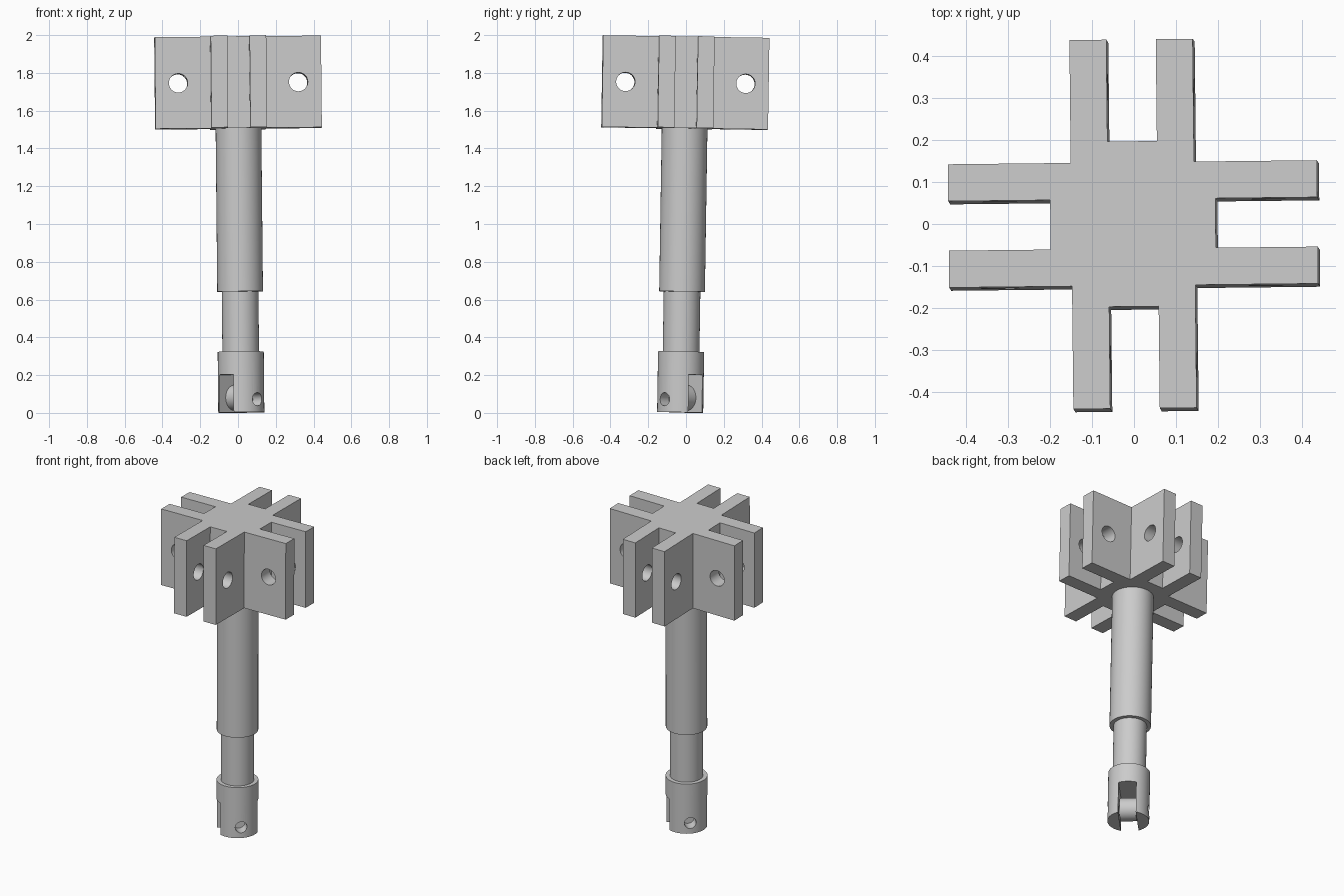
import bpy, bmesh
from math import pi, radians
from mathutils import Matrix, Euler, Vector

if "Cube" in bpy.data.objects:
    bpy.data.objects.remove(bpy.data.objects["Cube"], do_unlink=True)

steel = bpy.data.materials.new("grey_steel")
steel.use_nodes = True
steel.diffuse_color = (0.6, 0.6, 0.6, 1)
steel.node_tree.nodes["Principled BSDF"].inputs["Base Color"].default_value = (0.6, 0.6, 0.6, 1)

HEIGHT = 1.989
HEAD_BASE = 1.504
# The whole fitting leans and twists very slightly
LEAN = Matrix.Translation((0.0175, -0.031, 0.0023)) @ Euler((-0.0158, -0.0098, 0.011)).to_matrix().to_4x4()
DIAGONAL = Matrix.Rotation(radians(45), 4, 'Z')
ALONG_Y = Matrix.Rotation(pi / 2, 4, 'X')


def make(name, bm):
    bmesh.ops.recalc_face_normals(bm, faces=bm.faces)
    mesh = bpy.data.meshes.new(name)
    bm.to_mesh(mesh)
    bm.free()
    mesh.materials.append(steel)
    obj = bpy.data.objects.new(name, mesh)
    bpy.context.collection.objects.link(obj)
    return obj


def cylinder(name, radius, depth, matrix, sides=64):
    bm = bmesh.new()
    bmesh.ops.create_cone(bm, cap_ends=True, segments=sides, radius1=radius,
                          radius2=radius, depth=depth, matrix=matrix)
    return make(name, bm)


def upright(name, radius, low, high):
    return cylinder(name, radius, high - low, Matrix.Translation((0, 0, (low + high) / 2)))


def box(name, size, matrix):
    bm = bmesh.new()
    bmesh.ops.create_cube(bm, size=1, matrix=matrix @ Matrix.Diagonal((*size, 1)))
    return make(name, bm)


def select(obj):
    bpy.ops.object.select_all(action='DESELECT')
    obj.select_set(True)
    bpy.context.view_layer.objects.active = obj


def cut(obj, cutters):
    for cutter in cutters:
        select(obj)
        mod = obj.modifiers.new("cut", 'BOOLEAN')
        mod.operation = 'DIFFERENCE'
        mod.solver = 'EXACT'
        mod.object = cutter
        bpy.ops.object.modifier_apply(modifier=mod.name)
        bpy.data.objects.remove(cutter, do_unlink=True)


# Cross-shaped head: one arm outline turned four times, then extruded
arm = [(0.147, -0.147), (0.44, -0.147), (0.44, -0.059), (0.197, -0.059),
       (0.197, 0.059), (0.44, 0.059), (0.44, 0.147)]
bm = bmesh.new()
ring = []
for k in range(4):
    turn = Matrix.Rotation(k * pi / 2, 4, 'Z')
    ring += [bm.verts.new(turn @ Vector((x, y, HEAD_BASE))) for x, y in arm]
face = bm.faces.new(ring)
top = bmesh.ops.extrude_face_region(bm, geom=[face])["geom"]
bmesh.ops.translate(bm, vec=(0, 0, HEIGHT - HEAD_BASE),
                    verts=[v for v in top if isinstance(v, bmesh.types.BMVert)])
head = make("cross_head", bm)

# Pin holes through each pair of lugs
holes = []
for k in range(4):
    m = Matrix.Rotation(k * pi / 2, 4, 'Z') @ Matrix.Translation((0.318, 0, 1.745)) @ ALONG_Y
    holes.append(cylinder("hole_cutter", 0.05, 0.4, m, 32))
cut(head, holes)

# Shaft
sleeve = upright("outer_sleeve", 0.121, 0.64, HEAD_BASE)
rod = upright("inner_rod", 0.097, 0.25, 0.66)

# Forked end with a diagonal slot and a cross hole
fork = upright("fork_collar", 0.122, 0, 0.322)
slot = box("slot_cutter", (0.4, 0.104, 0.4), DIAGONAL)
bore = cylinder("bore_cutter", 0.035, 0.4, DIAGONAL @ Matrix.Translation((0, 0, 0.068)) @ ALONG_Y, 32)
cut(fork, [slot, bore])

# Roller held between the fork cheeks
roller = cylinder("fork_roller", 0.068, 0.096,
                  DIAGONAL @ Matrix.Translation((0, 0, 0.078)) @ ALONG_Y)

for obj in (head, sleeve, rod, fork, roller):
    obj.data.transform(LEAN)
    select(obj)
    bpy.ops.object.shade_smooth_by_angle(angle=radians(30))
